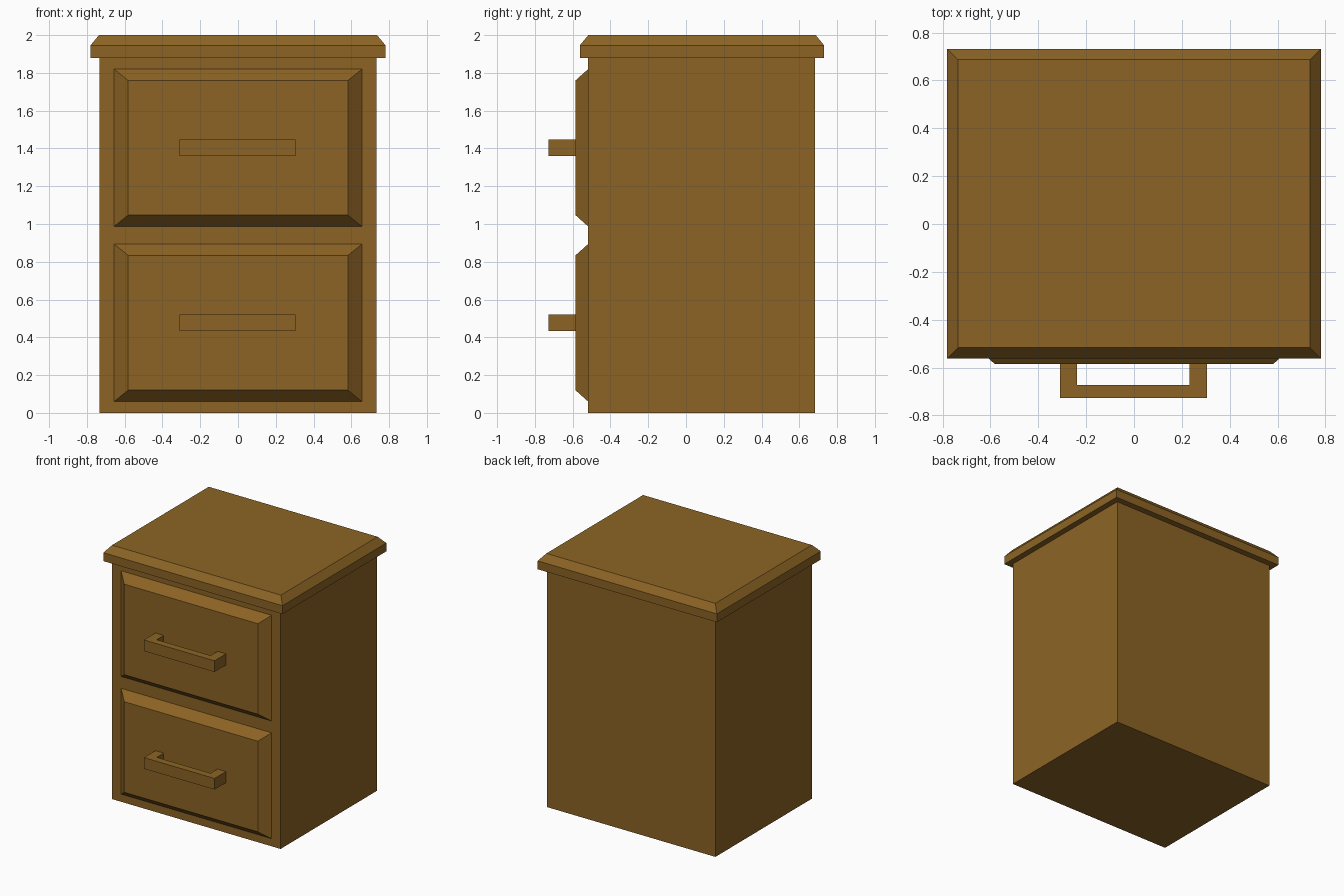
import bpy, bmesh

if "Cube" in bpy.data.objects:
    bpy.data.objects.remove(bpy.data.objects["Cube"])

wood = bpy.data.materials.new("brown_wood")
wood.diffuse_color = (0.262, 0.127, 0.018, 1)
wood.use_nodes = True
wood.node_tree.nodes["Principled BSDF"].inputs["Base Color"].default_value = wood.diffuse_color


def finish(name, bm):
    bmesh.ops.recalc_face_normals(bm, faces=bm.faces[:])
    mesh = bpy.data.meshes.new(name)
    bm.to_mesh(mesh)
    bm.free()
    mesh.materials.append(wood)
    obj = bpy.data.objects.new(name, mesh)
    bpy.context.collection.objects.link(obj)
    return obj


def loft(name, loops, skip_start=False):
    """Join matching point loops with side faces and cap the ends."""
    bm = bmesh.new()
    rings = [[bm.verts.new(p) for p in loop] for loop in loops]
    n = len(rings[0])
    for a, b in zip(rings, rings[1:]):
        for i in range(n):
            j = (i + 1) % n
            bm.faces.new((a[i], a[j], b[j], b[i]))
    if not skip_start:
        bm.faces.new(rings[0])
    bm.faces.new(rings[-1])
    return finish(name, bm)


def flat_rect(x, y0, y1, z):
    return [(-x, y0, z), (x, y0, z), (x, y1, z), (-x, y1, z)]


def front_rect(x, y, z0, z1):
    return [(-x, y, z0), (x, y, z0), (x, y, z1), (-x, y, z1)]


# Cabinet body
loft("cabinet_body", [flat_rect(0.734, -0.518, 0.682, 0),
                      flat_rect(0.734, -0.518, 0.682, 1.88)])

# Overhanging top with chamfered upper edge
loft("cabinet_top", [flat_rect(0.781, -0.562, 0.731, 1.88),
                     flat_rect(0.781, -0.562, 0.731, 1.946),
                     flat_rect(0.736, -0.517, 0.687, 2.0)])

# Two bevelled drawer fronts, each with a U-shaped pull
for label, z0, z1, h0 in (("lower", 0.06, 0.894, 0.433),
                          ("upper", 0.987, 1.82, 1.36)):
    loft(label + "_drawer_front",
         [front_rect(0.656, -0.518, z0, z1),
          front_rect(0.582, -0.585, z0 + 0.06, z1 - 0.06)], skip_start=True)
    pull = [(-0.31, -0.58), (-0.31, -0.728), (0.305, -0.728), (0.305, -0.58),
            (0.231, -0.58), (0.231, -0.672), (-0.238, -0.672), (-0.238, -0.58)]
    loft(label + "_drawer_handle",
         [[(x, y, z) for x, y in pull] for z in (h0, h0 + 0.088)])
